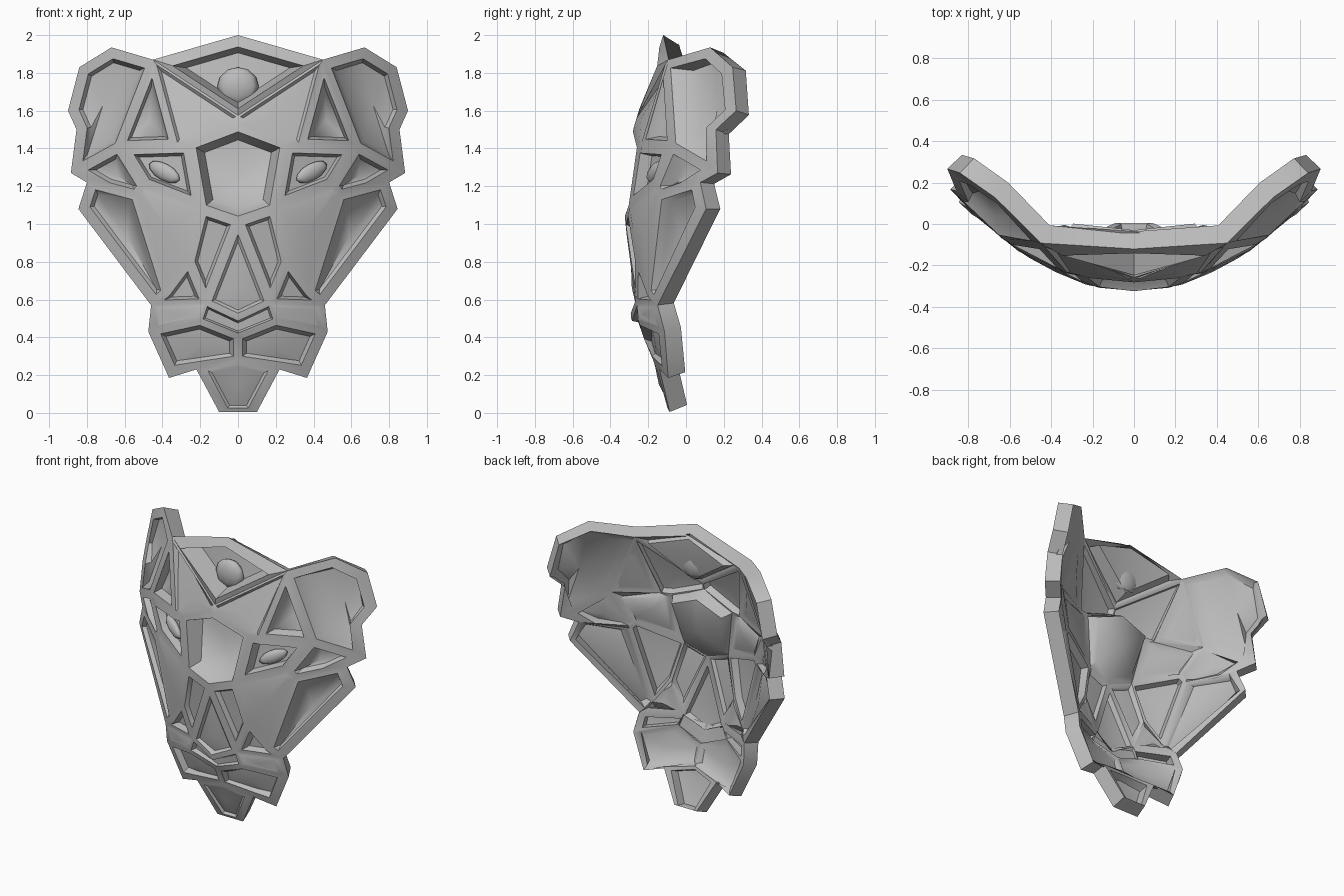
import bpy
import math
from mathutils import Vector

cube = bpy.data.objects.get("Cube")
if cube:
    bpy.data.objects.remove(cube, do_unlink=True)

grey = bpy.data.materials.new("plain grey")
grey.use_nodes = True
colour = (0.5, 0.5, 0.5, 1)
grey.diffuse_color = colour
grey.node_tree.nodes["Principled BSDF"].inputs["Base Color"].default_value = colour

# Curved mask surface: a centre-line profile (height, depth) swept into a bowl
PROFILE = [(0, -.10), (.2, -.18), (.5, -.27), (1.05, -.325), (1.5, -.28), (1.7, -.22), (2, -.12)]
STRUT, PANEL = .75, .3  # share of the full thickness


def depth(x, z):
    z = min(max(z, 0), 1.999)
    for (za, ya), (zb, yb) in zip(PROFILE, PROFILE[1:]):
        if za <= z <= zb:
            return ya + (yb - ya) * (z - za) / (zb - za) + 0.6 * x * x


# Strut junctions of the left half: x, z
outline = dict(
    crown=(0, 2), horn=(.45, 1.87), ear_top=(.67, 1.935), ear_side=(.84, 1.83),
    ear_tip=(.9, 1.6), ear_notch=(.855, 1.5), ear_base=(.885, 1.27), temple=(.8, 1.22),
    cheekbone=(.845, 1.08), jaw=(.46, .57), muzzle_side=(.475, .43), lip_corner=(.365, .185),
    chin_side=(.22, .23), chin_tip=(.1, .005))
inside = dict(
    v_point=(0, 1.575), brow_mid=(0, 1.515), brow_in=(.25, 1.42), brow=(.33, 1.42),
    brow_out=(.63, 1.41), eye_out=(.5, 1.2), eye_in=(.19, 1.08), bridge=(0, 1.015),
    cheek=(.54, 1.15), jaw_in=(.38, .64), nose_side=(.26, .8), nostril=(.17, .58),
    nose_tip=(0, .5), lip_top=(.2, .49), lip_mid=(0, .41), mouth=(0, .28))
nodes = {**outline, **inside}
# Extra push backwards at some junctions
push = dict(horn=-.05, lip_mid=.015, mouth=.03, nose_tip=-.02, chin_tip=.01, ear_tip=.03,
            lip_top=-.01, chin_side=.02, brow=-.01, brow_out=-.02)
ring = list(outline)
rim_edges = {frozenset(p) for p in zip(ring, ring[1:])}

verts, faces, weights = [], [], []
shared = {}


def add_vert(x, z, back, weight):
    verts.append((x, depth(x, z) + back, z))
    weights.append(weight)
    return len(verts) - 1


def node_vert(name, side):
    x, z = nodes[name]
    key = (name, side if x else 0)
    if key not in shared:
        shared[key] = add_vert(x * side, z, push.get(name, 0), 1 if name in outline else STRUT)
    return shared[key]


def inset(pts, widths):
    """Mitred inset of a counter-clockwise outline, one width per edge."""
    out = []
    n = len(pts)
    for i, p in enumerate(pts):
        a = (p - pts[i - 1]).normalized()
        b = (pts[(i + 1) % n] - p).normalized()
        n1, n2 = Vector((-a.y, a.x)), Vector((-b.y, b.x))
        w1, w2 = widths[i - 1], widths[i]
        det = n1.x * n2.y - n1.y * n2.x
        if abs(det) < .08:
            out.append(p + (n1 + n2) * (w1 + w2) / 4)
        else:
            out.append(p + Vector((w1 * n2.y - w2 * n1.y, w2 * n1.x - w1 * n2.x)) / det)
    return out


def strip(a, b):
    n = len(a)
    for i in range(n):
        j = (i + 1) % n
        faces.append((a[i], a[j], b[j], b[i]))


def fan(loop, back):
    pts = [Vector(verts[i]) for i in loop]
    c = sum(pts, Vector()) / len(pts)
    verts.append((c.x, c.y + back, c.z))
    weights.append(PANEL)
    for i in range(len(loop)):
        faces.append((loop[i], loop[(i + 1) % len(loop)], len(verts) - 1))


def build(corners, width, sink, peak, slope, wall):
    pts = [Vector((nodes[c][0] * s, nodes[c][1])) for c, s in corners]
    area = sum(p.x * q.y - p.y * q.x for p, q in zip(pts, pts[1:] + pts[:1]))
    if area < 0:
        corners, pts = corners[::-1], pts[::-1]
    loop = [node_vert(c, s) for c, s in corners]
    # flat strut, sloping wall, then thin sunken panel
    names = [c for c, s in corners]
    widths = [width + (.03 if frozenset(e) in rim_edges else 0)
              for e in zip(names, names[1:] + names[:1])]
    mid_z = sum(p.y for p in pts) / len(pts)
    lip = [add_vert(q.x, q.y, push.get(c, 0), 1 if c in outline else STRUT)
           for q, c in zip(inset(pts, widths), names)]
    floor = [add_vert(q.x, q.y, sink + slope * (q.y - mid_z), PANEL)
             for q in inset(pts, [w + wall for w in widths])]
    strip(loop, lip)
    strip(lip, floor)
    fan(floor, peak)


def cell(text, width=.03, sink=0, peak=0, slope=0, wall=.015, middle=False):
    """One panel between struts, mirrored or spanning the centre line."""
    names = text.split()
    if middle:
        other = [(c, -1) for c in names[::-1] if nodes[c][0]]
        build([(c, 1) for c in names] + other, width, sink, peak, slope, wall)
    else:
        for side in (1, -1):
            build([(c, side) for c in names], width, sink, peak, slope, wall)


# Forehead
cell("crown horn v_point", sink=.11, peak=-.02, slope=-.15, wall=.03, middle=True)
cell("horn brow brow_in brow_mid v_point", .012, peak=-.02)
cell("brow_mid brow_in eye_in bridge", .025, sink=.11, peak=.04, slope=.2, wall=.04, middle=True)
cell("horn brow_out brow", sink=.05, peak=.02)
# Ears and temples
cell("horn ear_top ear_side ear_tip ear_notch ear_base brow_out", .025, sink=.06, peak=.03, wall=.02)
cell("brow_out ear_base temple cheek eye_out", sink=.05, peak=.01, wall=.02)
# Eye sockets
cell("brow_in brow brow_out eye_out eye_in", .045, sink=.06)
# Cheeks
cell("cheek temple cheekbone jaw jaw_in", .025, sink=.04, peak=.03, wall=.02)
cell("eye_in eye_out cheek jaw_in nose_side", .02, peak=-.015)
cell("nose_side jaw_in jaw nostril", .025, sink=.05)
# Nose
cell("bridge nostril nose_tip", .025, sink=.015, peak=-.02, middle=True)
cell("eye_in nose_side nostril bridge", .03, sink=.03)
cell("nose_tip nostril lip_top lip_mid", .012, sink=.03, wall=.01, middle=True)
# Muzzle and chin
cell("nostril jaw muzzle_side lip_top", .015, peak=-.015, wall=.01)
cell("lip_top muzzle_side lip_corner chin_side mouth lip_mid", .025, sink=.05, peak=-.02, wall=.02)
cell("mouth chin_side chin_tip", .02, sink=.03, peak=-.02, middle=True)


def finish(obj, angle):
    obj.data.materials.append(grey)
    bpy.ops.object.select_all(action="DESELECT")
    obj.select_set(True)
    bpy.context.view_layer.objects.active = obj
    for mod in list(obj.modifiers):
        bpy.ops.object.modifier_apply(modifier=mod.name)
    bpy.ops.object.shade_smooth_by_angle(angle=math.radians(angle))


# Shell with a thick outer rim and struts
mesh = bpy.data.meshes.new("mask_shell")
mesh.from_pydata(verts, [], faces)
shell = bpy.data.objects.new("mask_shell", mesh)
bpy.context.collection.objects.link(shell)
group = shell.vertex_groups.new(name="thickness")
for i, w in enumerate(weights):
    group.add([i], w, "REPLACE")
solid = shell.modifiers.new("thickness", "SOLIDIFY")
solid.thickness = .1
solid.offset = -1
solid.vertex_group = "thickness"
finish(shell, 42)

# Eyeballs and forehead boss
lumps = [("left_eye", .39, 1.275, .05, (.1, .03, .045), .45),
         ("right_eye", -.39, 1.275, .05, (.1, .03, .045), -.45),
         ("forehead_boss", 0, 1.73, .12, (.11, .05, .1), 0)]
for name, x, z, back, size, tilt in lumps:
    bpy.ops.mesh.primitive_uv_sphere_add(segments=8, ring_count=6,
                                         location=(x, depth(x, z) + back, z))
    lump = bpy.context.object
    lump.name = name
    lump.scale = size
    lump.rotation_euler = (0, -tilt, 1.2 * x)
    finish(lump, 60)
